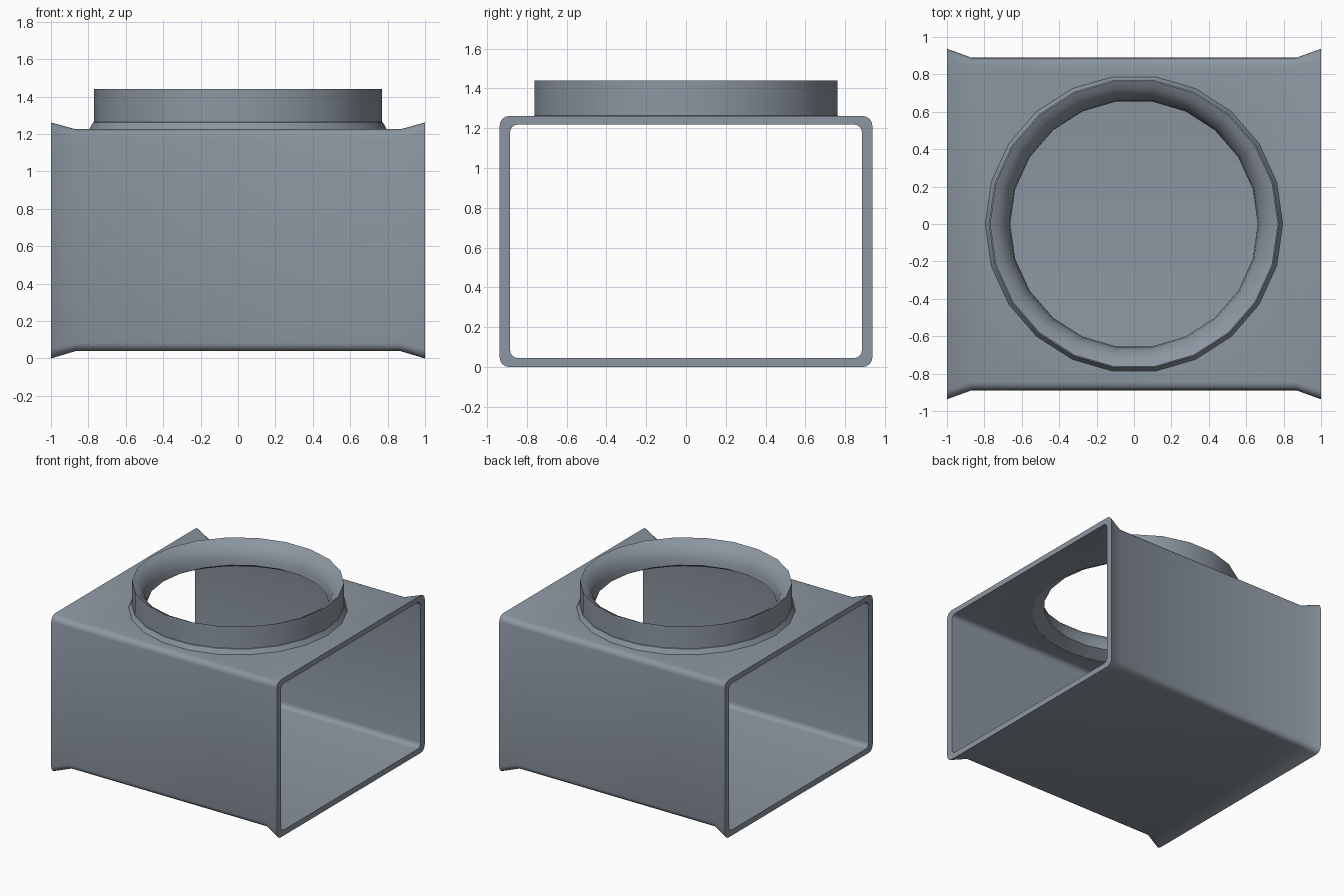
import bpy, bmesh, math

if "Cube" in bpy.data.objects:
    bpy.data.objects.remove(bpy.data.objects["Cube"])

SIDES = 22

# Dark blue-grey paint shared by both parts
paint = bpy.data.materials.new("slate_grey")
paint.diffuse_color = (0.264, 0.307, 0.356, 1)
paint.use_nodes = True
paint.node_tree.nodes["Principled BSDF"].inputs["Base Color"].default_value = paint.diffuse_color


def make_object(name, bm):
    bmesh.ops.recalc_face_normals(bm, faces=bm.faces)
    mesh = bpy.data.meshes.new(name)
    bm.to_mesh(mesh)
    bm.free()
    mesh.materials.append(paint)
    obj = bpy.data.objects.new(name, mesh)
    bpy.context.collection.objects.link(obj)
    return obj


def smooth(obj):
    bpy.ops.object.select_all(action='DESELECT')
    obj.select_set(True)
    bpy.context.view_layer.objects.active = obj
    bpy.ops.object.shade_smooth_by_angle(angle=math.radians(32))


def rounded_rect(bm, x, half_y, z0, z1, r, steps=4):
    """Rounded rectangle loop in the YZ plane."""
    verts = []
    corners = [(half_y - r, z1 - r), (r - half_y, z1 - r),
               (r - half_y, z0 + r), (half_y - r, z0 + r)]
    for k, (cy, cz) in enumerate(corners):
        for i in range(steps + 1):
            a = math.pi / 2 * (k + i / steps)
            verts.append(bm.verts.new((x, cy + r * math.cos(a), cz + r * math.sin(a))))
    return verts


def bridge_ring(bm, loops):
    """Quads between successive closed loops, last joined to first."""
    for a, b in zip(loops, loops[1:] + loops[:1]):
        n = len(a)
        for i in range(n):
            j = (i + 1) % n
            bm.faces.new((a[i], a[j], b[j], b[i]))


# Rectangular duct with flared open ends and a thin wall
END = (0.937, 0.0, 1.262, 0.05)
MID = (0.89, 0.039, 1.226, 0.045)
INNER = (0.884, 0.045, 1.219, 0.04)
bm = bmesh.new()
sections = [(-1, END), (-0.87, MID), (0.87, MID), (1, END), (1, INNER), (-1, INNER)]
bridge_ring(bm, [rounded_rect(bm, x, *s) for x, s in sections])
duct = make_object("duct_body", bm)

# Round opening cut through the roof
bm = bmesh.new()
bmesh.ops.create_cone(bm, cap_ends=True, segments=SIDES, radius1=0.752,
                      radius2=0.752, depth=0.4)
bmesh.ops.translate(bm, verts=bm.verts, vec=(0, 0, 1.22))
cutter = make_object("opening_cutter", bm)
cut = duct.modifiers.new("opening", 'BOOLEAN')
cut.operation = 'DIFFERENCE'
cut.solver = 'EXACT'
cut.object = cutter
bpy.context.view_layer.objects.active = duct
duct.select_set(True)
bpy.ops.object.modifier_apply(modifier=cut.name)
bpy.data.objects.remove(cutter)
smooth(duct)

# Collar: outer wall with base fillet, rounded lip curving in to the throat
profile = [(0.75, 1.220), (0.797, 1.223), (0.775, 1.262), (0.77, 1.264),
           (0.77, 1.44), (0.73, 1.42), (0.69, 1.375), (0.668, 1.32), (0.662, 1.268)]
bm = bmesh.new()
rings = []
for r, z in profile:
    angles = [2 * math.pi * i / SIDES for i in range(SIDES)]
    rings.append([bm.verts.new((r * math.cos(a), r * math.sin(a), z)) for a in angles])
bridge_ring(bm, rings)
collar = make_object("collar", bm)
smooth(collar)
